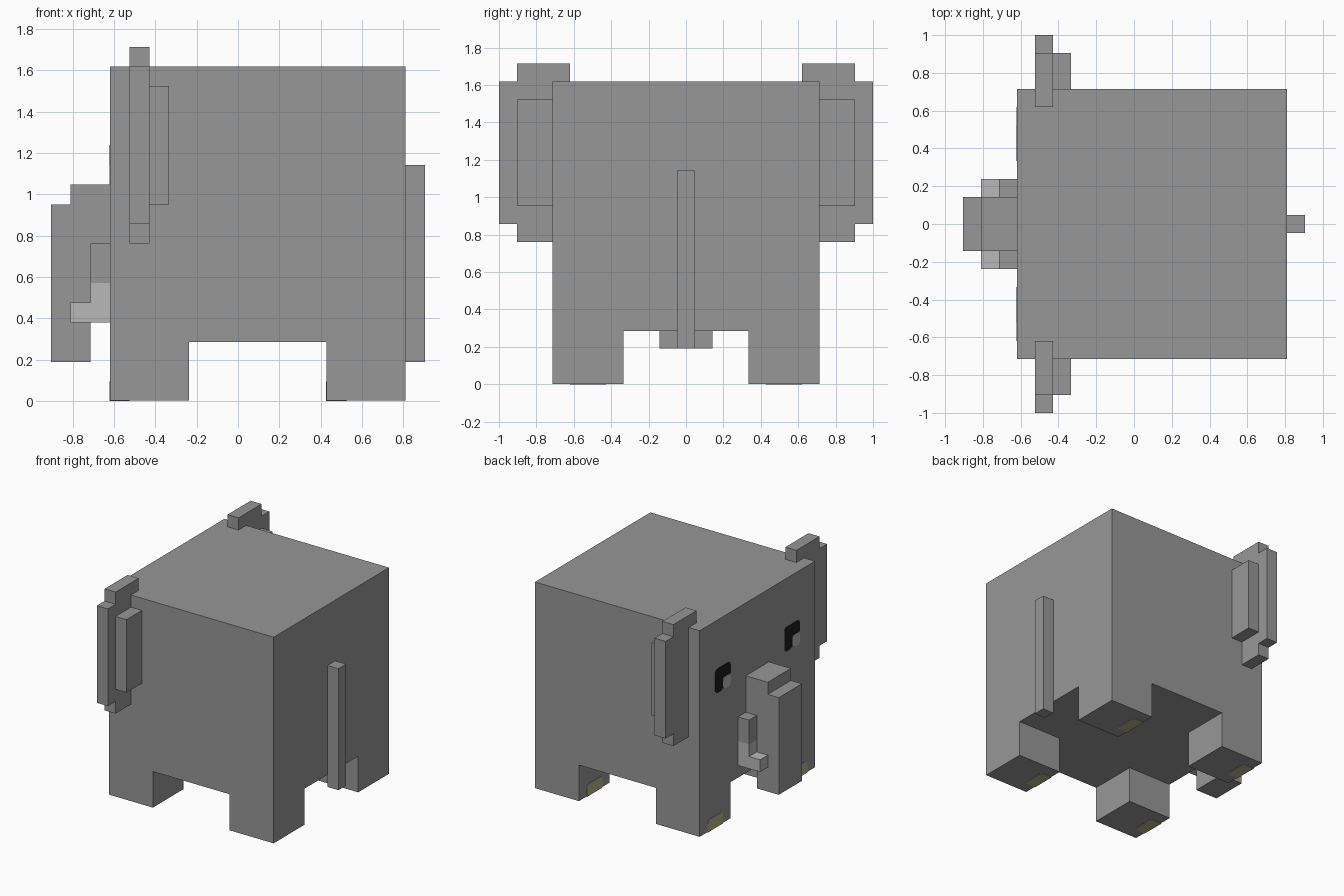
import bpy, bmesh

cube = bpy.data.objects.get("Cube")
if cube:
    bpy.data.objects.remove(cube, do_unlink=True)

U = 2 / 21  # size of one block unit


def material(name, rgb):
    m = bpy.data.materials.new(name)
    m.use_nodes = True
    m.diffuse_color = (*rgb, 1)
    m.node_tree.nodes["Principled BSDF"].inputs["Base Color"].default_value = (*rgb, 1)
    return m


GREY = material("skin_grey", (0.31, 0.31, 0.31))
IVORY = material("ivory_grey", (0.485, 0.485, 0.485))
BLACK = material("eye_black", (0.012, 0.012, 0.012))
OLIVE = material("toenail_olive", (0.45, 0.45, 0.25))


def prism(name, axis, outline, lo, hi, mat, rounded=(), radius=0.3):
    """Extrude an outline (in block units) along an axis, optionally rounding corners."""
    place = {"x": lambda a, b: (lo, a, b),
             "y": lambda a, b: (a, lo, b),
             "z": lambda a, b: (a, b, lo)}[axis]
    bm = bmesh.new()
    verts = [bm.verts.new(place(a, b)) for a, b in outline]
    bm.faces.new(verts)
    if rounded:
        bmesh.ops.bevel(bm, geom=[verts[i] for i in rounded], offset=radius,
                        segments=3, profile=0.5, affect='VERTICES')
    ext = bmesh.ops.extrude_face_region(bm, geom=bm.faces[:])
    step = [0, 0, 0]
    step["xyz".index(axis)] = hi - lo
    bmesh.ops.translate(bm, vec=step,
                        verts=[g for g in ext["geom"] if isinstance(g, bmesh.types.BMVert)])
    bmesh.ops.scale(bm, vec=(U, U, U), verts=bm.verts)
    bmesh.ops.recalc_face_normals(bm, faces=bm.faces)
    mesh = bpy.data.meshes.new(name)
    bm.to_mesh(mesh)
    bm.free()
    mesh.materials.append(mat)
    ob = bpy.data.objects.new(name, mesh)
    bpy.context.collection.objects.link(ob)
    return ob


def rect(a0, a1, b0, b1):
    return [(a0, b0), (a1, b0), (a1, b1), (a0, b1)]


def mirrored(ob):
    mod = ob.modifiers.new("mirror", 'MIRROR')
    mod.use_axis = (False, True, False)
    return ob


# Body and tail
prism("body", "z", rect(-6.5, 8.5, -7.5, 7.5), 3, 17, GREY)
prism("tail", "z", rect(8.5, 9.5, -0.5, 0.5), 2, 12, GREY)

# Legs with toenails wrapping from the front face to the sole
T = 0.03  # plate thickness in block units
for label, x in (("front", -6.5), ("rear", 4.5)):
    mirrored(prism(label + "_legs", "z", rect(x, x + 4, 3.5, 7.5), T, 3, GREY))
    mirrored(prism(label + "_toenails", "x", rect(4.5, 6.5, 0, 1), x - T, x + T, OLIVE, (2, 3)))
    mirrored(prism(label + "_sole_nails", "z", rect(x, x + 1, 4.5, 6.5), 0, 2 * T, OLIVE, (1, 2)))

# Trunk, a stepped side profile
prism("trunk", "y", [(-6.5, 11), (-8.5, 11), (-8.5, 10), (-9.5, 10), (-9.5, 2),
                     (-7.5, 2), (-7.5, 5), (-6.5, 5)], -1.5, 1.5, GREY)

# Tusks: grey root above an ivory hook
mirrored(prism("tusk_roots", "y", rect(-7.5, -6.5, 6, 8), 1.5, 2.5, GREY))
mirrored(prism("tusks", "y", [(-6.5, 6), (-7.5, 6), (-7.5, 5), (-8.5, 5), (-8.5, 4), (-6.5, 4)],
               1.5, 2.5, IVORY))

# Ears: stepped flap with a thick pad behind it
mirrored(prism("ears", "x", [(6.5, 17), (6.5, 18), (9.5, 18), (9.5, 17), (10.5, 17), (10.5, 9),
                             (9.5, 9), (9.5, 8), (7.5, 8), (7.5, 17)], -5.5, -4.5, GREY))
mirrored(prism("ear_pads", "x", rect(7.5, 9.5, 10, 16), -4.5, -3.5, GREY))

# Eyes: both glints sit on the same side
for label, y in (("left", -5.5), ("right", 3.5)):
    prism(label + "_eye", "x", [(y, 13), (y + 2, 13), (y + 2, 11), (y + 1, 11), (y + 1, 12), (y, 12)],
          -6.5 - T, -6.5 + T, BLACK, (0, 1, 2, 3))
    prism(label + "_eye_glint", "x", rect(y, y + 1, 11, 12),
          -6.5 - 1.3 * T, -6.5 + T, IVORY, (0, 1, 2, 3))
